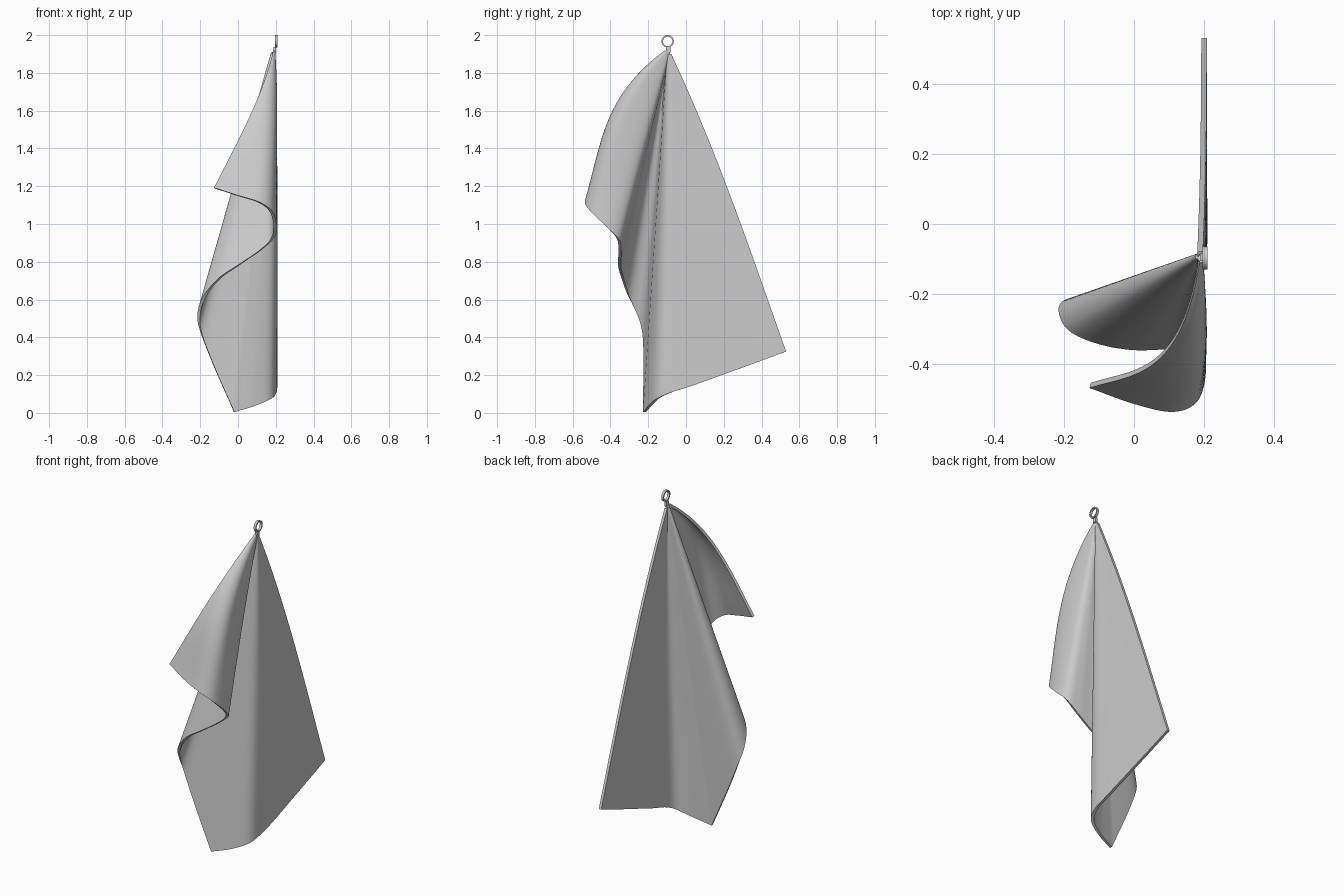
import bpy, bmesh, math
from mathutils import Vector

if "Cube" in bpy.data.objects:
    bpy.data.objects.remove(bpy.data.objects["Cube"])

APEX = Vector((0.188, -0.09, 1.925))

# Hem control points: (x, y, z) and sideways bulge (dx, dy) of the line up to the hook
BOTTOM_HEM = [
    (0.200, 0.53, 0.325, 0.004, 0.026), (0.200, 0.36, 0.262, 0.004, 0.02),
    (0.200, 0.18, 0.197, 0.006, 0.012), (0.200, 0.03, 0.143, 0.008, 0.005),
    (0.196, -0.08, 0.108, 0.006, 0), (0.170, -0.15, 0.075, 0, 0),
    (0.090, -0.19, 0.038, 0, 0), (-0.02, -0.22, 0.004, 0, 0)]
SIDE_HEM = [
    (-0.02, -0.22, 0.004, 0, 0), (-0.12, -0.218, 0.23, 0, 0),
    (-0.19, -0.222, 0.41, 0, 0), (-0.208, -0.25, 0.51, 0, 0),
    (-0.18, -0.30, 0.61, 0, 0), (-0.10, -0.335, 0.71, 0, 0),
    (0.00, -0.352, 0.78, 0, 0), (0.11, -0.35, 0.855, 0, 0),
    (0.18, -0.36, 0.92, 0, -0.01), (0.197, -0.42, 0.985, 0.006, -0.04),
    (0.175, -0.50, 1.065, 0.015, -0.08), (0.11, -0.528, 1.115, 0.02, -0.10),
    (0.00, -0.505, 1.15, 0.025, -0.12), (-0.125, -0.46, 1.19, 0.03, -0.125)]


def smooth_path(points, steps=8):
    """Catmull-Rom through points of any dimension."""
    pts = [Vector(p) for p in points]
    pts = [2 * pts[0] - pts[1]] + pts + [2 * pts[-1] - pts[-2]]
    out = []
    for a, b, c, d in zip(pts, pts[1:], pts[2:], pts[3:]):
        for i in range(steps):
            t = i / steps
            out.append(0.5 * (2 * b + (c - a) * t + (2 * a - 5 * b + 4 * c - d) * t ** 2
                              + (3 * b - a - 3 * c + d) * t ** 3))
    return out + [pts[-2]]


def finish(bm, name):
    bmesh.ops.recalc_face_normals(bm, faces=bm.faces)
    mesh = bpy.data.meshes.new(name)
    bm.to_mesh(mesh)
    bm.free()
    obj = bpy.data.objects.new(name, mesh)
    bpy.context.collection.objects.link(obj)
    bpy.ops.object.select_all(action='DESELECT')
    obj.select_set(True)
    bpy.context.view_layer.objects.active = obj
    return obj


# Cloth: folds fan out from the hung corner to the hem
hem = smooth_path(BOTTOM_HEM)[:-1] + smooth_path(SIDE_HEM)
ROWS = 40
bm = bmesh.new()
grid = []
for h in hem:
    end, bulge = Vector(h[:3]), Vector((h[3], h[4], 0))
    column = []
    for r in range(ROWS + 1):
        t = 0.015 + 0.985 * r / ROWS
        w = 2 * t * (1 - t) + 3.375 * t * (1 - t) ** 2
        column.append(bm.verts.new(APEX.lerp(end, t) + bulge * w))
    grid.append(column)
for a, b in zip(grid, grid[1:]):
    for r in range(ROWS):
        bm.faces.new((a[r], a[r + 1], b[r + 1], b[r]))
cloth = finish(bm, "towel_cloth")
solid = cloth.modifiers.new("thickness", 'SOLIDIFY')
solid.thickness = 0.016
solid.offset = 0
bpy.ops.object.modifier_apply(modifier=solid.name)
bpy.ops.object.shade_smooth_by_angle(angle=math.radians(40))

# Hanging ring: rectangular section turned about the x axis
bm = bmesh.new()
centre = Vector((0.202, -0.097, 1.967))
N = 32
section = [(-0.007, 0.025), (0.007, 0.025), (0.007, 0.033), (-0.007, 0.033)]
rings = []
for i in range(N):
    a = 2 * math.pi * i / N
    rings.append([bm.verts.new(centre + Vector((x, r * math.cos(a), r * math.sin(a))))
                  for x, r in section])
for i in range(N):
    p, q = rings[i], rings[(i + 1) % N]
    for k in range(4):
        bm.faces.new((p[k], p[(k + 1) % 4], q[(k + 1) % 4], q[k]))
finish(bm, "hanging_ring")
bpy.ops.object.shade_smooth_by_angle(angle=math.radians(40))

# Short loop tying the cloth corner to the ring
bpy.ops.mesh.primitive_cube_add(size=1, location=(0.195, -0.094, 1.922))
loop = bpy.context.object
loop.name = "corner_tab"
loop.scale = (0.014, 0.022, 0.03)
